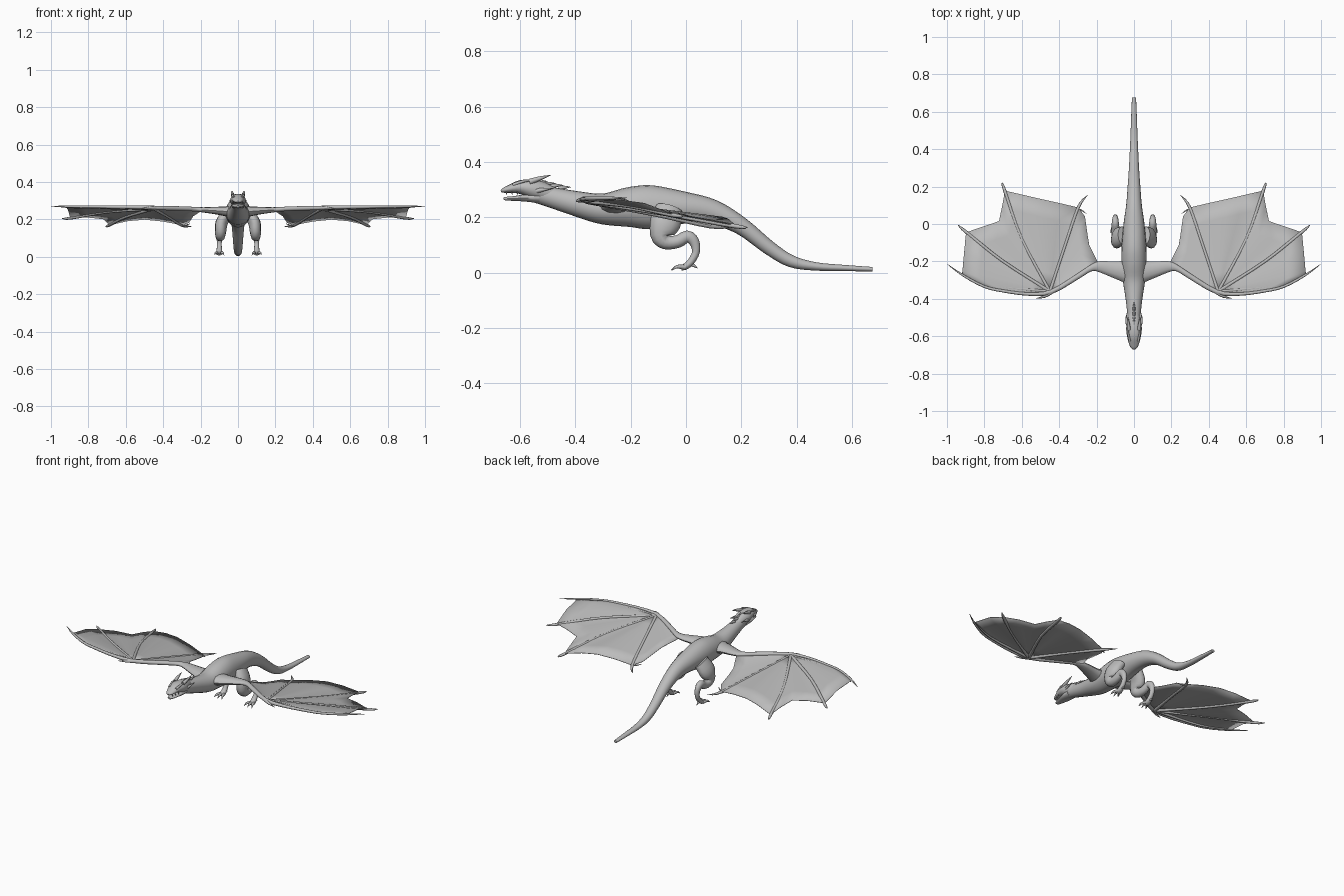
import bpy, bmesh, math
from mathutils import Vector

hide = bpy.data.materials.new("grey hide")
hide.diffuse_color = (0.5, 0.5, 0.5, 1)


def finish(bm, name, mirror, angle=50):
    bmesh.ops.recalc_face_normals(bm, faces=bm.faces)
    me = bpy.data.meshes.new(name)
    bm.to_mesh(me)
    bm.free()
    me.materials.append(hide)
    ob = bpy.data.objects.new(name, me)
    bpy.context.collection.objects.link(ob)
    if mirror:
        ob.modifiers.new("mirror", 'MIRROR').use_mirror_merge = False
    bpy.ops.object.select_all(action='DESELECT')
    ob.select_set(True)
    bpy.context.view_layer.objects.active = ob
    bpy.ops.object.shade_smooth_by_angle(angle=math.radians(angle))
    return ob


def smooth(rows, k):
    """Catmull-Rom resampling of a list of equal-length rows."""
    out = []
    for i in range(len(rows) - 1):
        p0, p1, p2 = rows[max(i - 1, 0)], rows[i], rows[i + 1]
        p3 = rows[min(i + 2, len(rows) - 1)]
        for j in range(k):
            t = j / k
            out.append([0.5 * (2 * b + (c - a) * t + (2 * a - 5 * b + 4 * c - d) * t * t
                               + (3 * b - a - 3 * c + d) * t ** 3)
                        for a, b, c, d in zip(p0, p1, p2, p3)])
    return out + [list(rows[-1])]


def tube(name, rows, ref, mirror=True, n=12, k=3):
    """Loft along rows of x, y, z, radius along ref, radius across ref."""
    rows = smooth(rows, k)
    bm = bmesh.new()
    pts = [Vector(r[:3]) for r in rows]
    rings = []
    for i, r in enumerate(rows):
        t = (pts[min(i + 1, len(pts) - 1)] - pts[max(i - 1, 0)]).normalized()
        u = Vector(ref)
        u = (u - t * u.dot(t)).normalized()
        v = t.cross(u)
        rings.append([bm.verts.new(pts[i] + u * (r[3] * math.cos(a)) + v * (r[4] * math.sin(a)))
                      for a in (2 * math.pi * j / n for j in range(n))])
    for a, b in zip(rings, rings[1:]):
        for j in range(n):
            bm.faces.new((a[j], a[(j + 1) % n], b[(j + 1) % n], b[j]))
    bm.faces.new(rings[0])
    bm.faces.new(rings[-1])
    return finish(bm, name, mirror)


def spike(name, a, m, b, r, mirror=True):
    """Curved, pointed claw or horn from a through m to b."""
    ref = (1, 0, 0) if abs(b[0] - a[0]) < abs(b[1] - a[1]) else (0, 0, 1)
    tube(name, [(*a, r, r), (*m, r * .7, r * .7), (*b, .0006, .0006)], ref, mirror, 8, 3)


X, Z = (1, 0, 0), (0, 0, 1)

# neck, trunk and tail: y, z, half width, half thickness
spine = [(-.56, .287, .032, .030), (-.50, .275, .034, .036), (-.40, .250, .045, .045),
         (-.30, .230, .060, .056), (-.20, .237, .067, .073), (-.12, .236, .066, .079),
         (0, .234, .056, .057), (.10, .217, .042, .045), (.20, .168, .034, .032),
         (.30, .090, .027, .026), (.38, .041, .023, .022), (.47, .022, .019, .015),
         (.58, .016, .015, .011), (.675, .012, .011, .008)]
tube("body", [(0, *s) for s in spine], X, False, 20, 4)

# head: skull with upper jaw, and lower jaw slightly open
skull = [(-.48, .280, .028, .028), (-.52, .292, .037, .036), (-.56, .303, .042, .034),
         (-.60, .309, .037, .025), (-.64, .302, .027, .014), (-.66, .297, .018, .009),
         (-.669, .294, .008, .004)]
tube("skull", [(0, *s) for s in skull], X, False, 16)
jaw = [(-.53, .272, .034, .022), (-.58, .270, .033, .014), (-.62, .268, .024, .009),
       (-.65, .267, .015, .007), (-.66, .268, .007, .004)]
tube("lower_jaw", [(0, *s) for s in jaw], X, False, 14)
spike("brow_ridge", (.022, -.625, .317), (.031, -.585, .331), (.033, -.54, .333), .007)
spike("horn", (.027, -.565, .328), (.031, -.53, .340), (.034, -.487, .353), .011)
spike("cheek_spike", (.034, -.54, .295), (.040, -.515, .300), (.041, -.475, .306), .009)
for i in range(4):
    y, z = -.545 + i * .028, .325 - i * .007
    spike("neck_crest", (0, y, z), (0, y + .02, z + .004), (0, y + .045, z + .005), .009, False)
for i in range(3):
    y = -.65 + i * .02
    spike("tooth", (.017 + i * .006, y, .291), (.017 + i * .006, y + .001, .286),
          (.017 + i * .006, y + .002, .280), .003)

# hind legs
leg = [(.060, -.060, .230, .030, .050), (.088, -.075, .180, .033, .056),
       (.093, -.090, .135, .030, .040), (.095, -.072, .110, .026, .027),
       (.098, -.030, .112, .022, .023), (.100, .005, .130, .019, .022),
       (.100, .029, .112, .016, .019), (.100, .036, .075, .013, .014),
       (.100, .020, .042, .014, .013), (.100, .000, .023, .017, .012),
       (.100, -.018, .016, .016, .009)]
tube("leg", leg, X)
for d in (-1, 0, 1):
    spike("toe", (.1 + d * .009, -.005, .019), (.1 + d * .019, -.033, .021),
          (.1 + d * .026, -.055 + abs(d) * .006, .008), .009)
spike("rear_toe", (.1, .015, .03), (.1, .03, .024), (.1, .042, .015), .007)

# wing arm running into the leading finger
arm = [(.030, -.255, .240, .032, .065), (.100, -.245, .246, .022, .045),
       (.185, -.228, .251, .014, .029), (.235, -.239, .255, .012, .016),
       (.300, -.280, .258, .012, .014), (.440, -.362, .262, .011, .012),
       (.560, -.375, .265, .009, .009), (.700, -.358, .267, .008, .008),
       (.800, -.335, .268, .007, .007), (.910, -.277, .269, .006, .006),
       (.998, -.215, .270, .001, .001)]
tube("wing_arm", arm, Z)
spike("wing_claw", (.44, -.365, .262), (.48, -.388, .261), (.525, -.398, .255), .010)

# wing fingers from the wrist, ending in spikes past the membrane
wrist = (.45, -.36, .258)
fingers = [((.70, -.20, .240), (.895, -.045, .207), (.942, -.005, .205)),
           ((.60, -.08, .213), (.690, .175, .168), (.706, .222, .163)),
           ((.37, -.12, .212), (.300, .085, .168), (.248, .155, .162))]
for mid, edge, tip in fingers:
    tube("wing_finger", [(*wrist, .010, .010), (*mid, .008, .008),
                         (*edge, .008, .009), (*tip, .001, .001)], Z, True, 8, 4)
tube("wing_finger", [(*wrist, .009, .009), (.75, -.33, .262, .006, .006),
                     (.92, -.26, .264, .003, .003)], Z, True, 8, 4)
spike("wing_inner_spike", (.30, .08, .168), (.275, .07, .17), (.255, .055, .178), .005)

# wing membrane: a fan about the wrist, arched between the fingers
rim = [(.56, -.375, .265), (.70, -.358, .267), (.80, -.335, .268), (.915, -.272, .268),
       (.917, -.250, .264), (.908, -.150, .250), (.898, -.045, .210), (.810, -.015, .212),
       (.722, .015, .203), (.705, .095, .190), (.690, .178, .170), (.590, .155, .192),
       (.500, .134, .200), (.400, .112, .190), (.298, .088, .170), (.262, .040, .183),
       (.248, -.060, .205), (.240, -.110, .218), (.195, -.202, .247), (.235, -.239, .255),
       (.300, -.280, .258)]
bm = bmesh.new()
hub = bm.verts.new((.45, -.36, .262))
K = 5
spokes = [[hub] + [bm.verts.new(hub.co.lerp(Vector(p), k / K)) for k in range(1, K + 1)]
          for p in rim]
for a, b in zip(spokes, spokes[1:]):
    bm.faces.new((hub, a[1], b[1]))
    for k in range(1, K):
        bm.faces.new((a[k], a[k + 1], b[k + 1], b[k]))
membrane = finish(bm, "wing_membrane", True, 30)
shell = membrane.modifiers.new("thickness", 'SOLIDIFY')
shell.thickness = .003
shell.offset = 0
